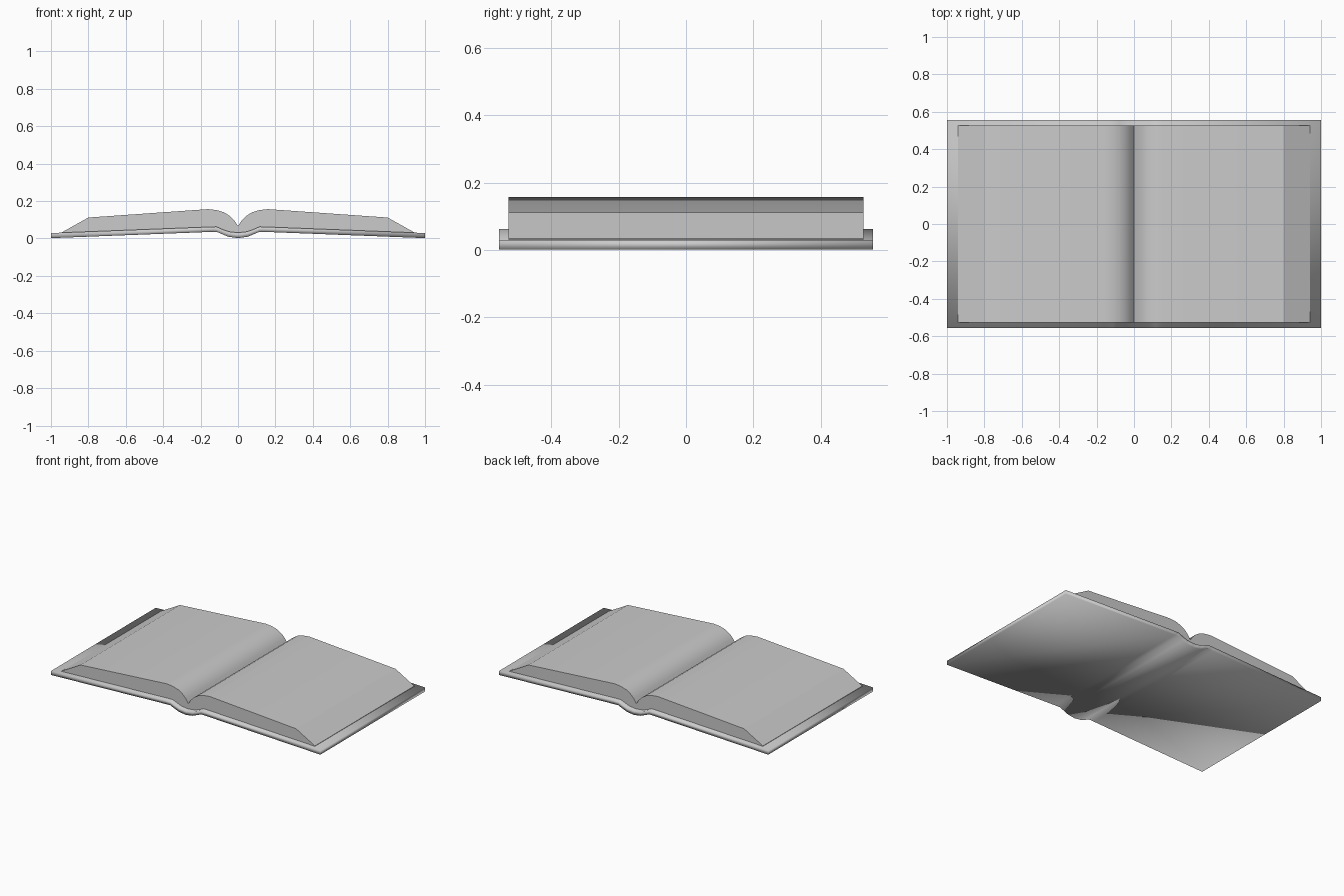
import bpy, bmesh, math

if "Cube" in bpy.data.objects:
    bpy.data.objects.remove(bpy.data.objects["Cube"])


def mirrored(half):
    """Right-hand profile from the centre outwards -> full profile, left to right."""
    return [(-x, z) for x, z in reversed(half) if x > 0] + half


def extrude_profile(name, lower, upper, depth):
    """Closed strip between two x-z lines with matching points, extruded along y."""
    bm = bmesh.new()
    lo, up = mirrored(lower), mirrored(upper)
    rows = [[[bm.verts.new((x, y, z)) for x, z in line] for line in (lo, up)]
            for y in (-depth, depth)]
    (fl, fu), (bl, bu) = rows
    n = len(lo)
    for i in range(n - 1):
        j = i + 1
        for quad in ((fl[i], fl[j], fu[j], fu[i]), (bl[j], bl[i], bu[i], bu[j]),
                     (fu[i], fu[j], bu[j], bu[i]), (bl[i], bl[j], fl[j], fl[i])):
            bm.faces.new(quad)
    for i in (0, n - 1):
        bm.faces.new((fl[i], fu[i], bu[i], bl[i]))
    bmesh.ops.recalc_face_normals(bm, faces=bm.faces)
    mesh = bpy.data.meshes.new(name)
    bm.to_mesh(mesh)
    bm.free()
    ob = bpy.data.objects.new(name, mesh)
    bpy.context.collection.objects.link(ob)
    bpy.ops.object.select_all(action='DESELECT')
    ob.select_set(True)
    bpy.context.view_layer.objects.active = ob
    return ob


# Cover: two sloping boards joined by a dipped spine, softly shaded
cover_top = [(0, .031), (.05, .037), (.08, .048), (.115, .063), (.15, .062), (1, .029)]
cover_bottom = [(0, .002), (.05, .009), (.08, .021), (.115, .036), (.15, .035), (1, .002)]
extrude_profile("cover", cover_bottom, cover_top, 0.555)
bpy.ops.object.shade_smooth()

# Pages: open block with a curved gutter and slanted fore edges
page_top = [(0, .067), (.02, .097), (.043, .12), (.075, .14), (.115, .152),
            (.16, .157), (.8, .112), (.94, .034)]
page_bottom = [(0, .03), (.02, .032), (.043, .035), (.075, .045), (.115, .061),
               (.16, .060), (.8, .035), (.94, .030)]
extrude_profile("pages", page_bottom, page_top, 0.527)
bpy.ops.object.shade_smooth_by_angle(angle=math.radians(25))
